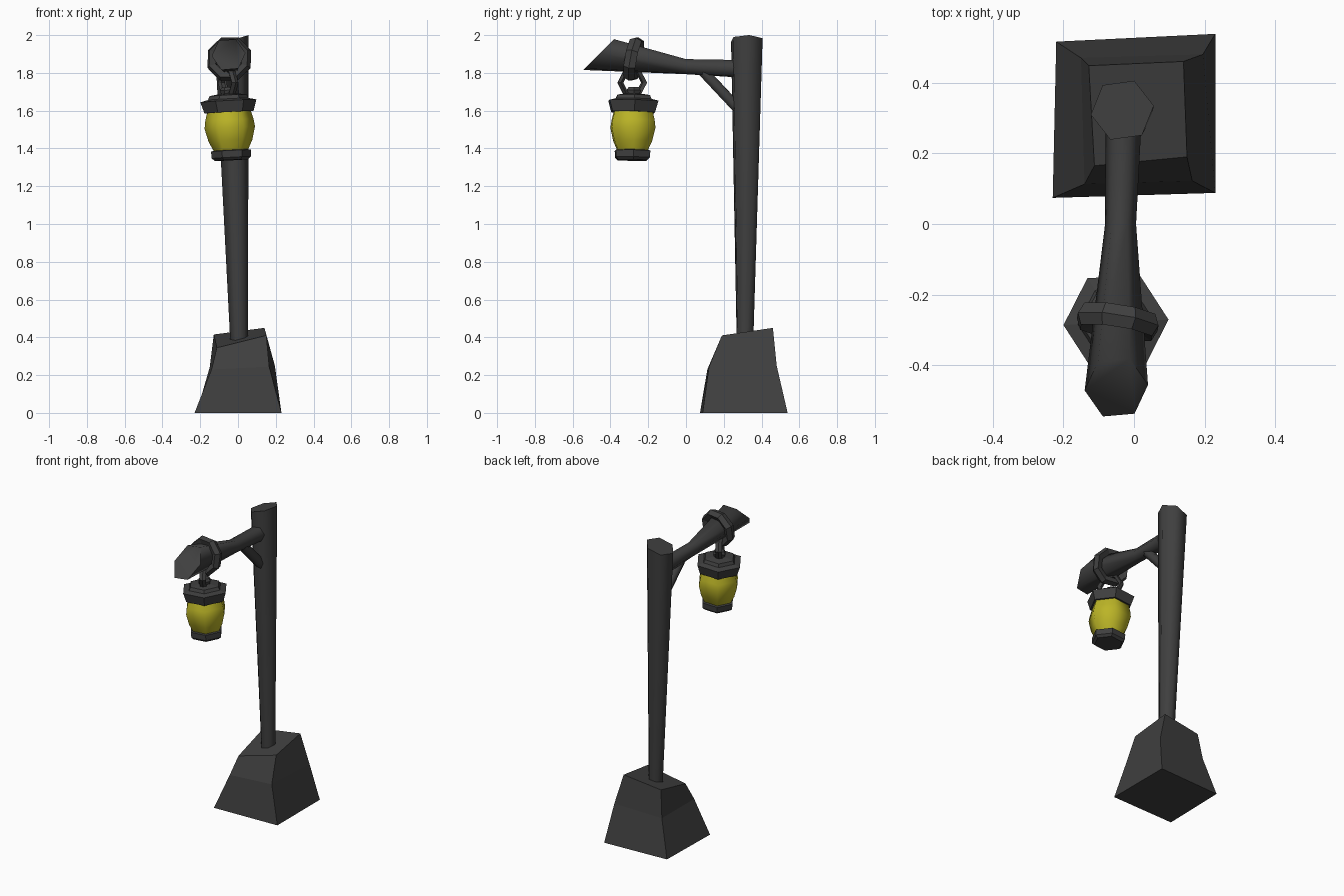
import bpy, math
from mathutils import Vector, Matrix

if "Cube" in bpy.data.objects:
    bpy.data.objects.remove(bpy.data.objects["Cube"])


def material(name, rgb):
    m = bpy.data.materials.new(name)
    m.diffuse_color = (*rgb, 1)
    m.use_nodes = True
    m.node_tree.nodes["Principled BSDF"].inputs["Base Color"].default_value = m.diffuse_color
    return m


IRON = material("dark_iron", (0.05, 0.05, 0.05))
GLASS = material("yellow_glass", (0.5, 0.46, 0.02))


def loft(name, rings, mat=IRON, smooth=None, closed=False):
    """Skin equal-sized rings of points; cap the ends, or join them if closed."""
    n, k = len(rings[0]), len(rings)
    verts = [tuple(p) for r in rings for p in r]
    faces = []
    for i in range(k if closed else k - 1):
        a, b = i * n, (i + 1) % k * n
        faces += [(a + j, a + (j + 1) % n, b + (j + 1) % n, b + j) for j in range(n)]
    if not closed:
        faces += [tuple(range(n))[::-1], tuple(range((k - 1) * n, k * n))]
    me = bpy.data.meshes.new(name)
    me.from_pydata(verts, [], faces)
    ob = bpy.data.objects.new(name, me)
    bpy.context.collection.objects.link(ob)
    me.materials.append(mat)
    bpy.ops.object.select_all(action='DESELECT')
    ob.select_set(True)
    bpy.context.view_layer.objects.active = ob
    bpy.ops.object.mode_set(mode='EDIT')
    bpy.ops.mesh.select_all(action='SELECT')
    bpy.ops.mesh.normals_make_consistent(inside=False)
    bpy.ops.object.mode_set(mode='OBJECT')
    if smooth:
        bpy.ops.object.shade_smooth_by_angle(angle=math.radians(smooth))
    return ob


def polygon(r, n=6, start=0):
    return [(r * math.cos(math.radians(start + 360 * i / n)),
             r * math.sin(math.radians(start + 360 * i / n))) for i in range(n)]


def ring_link(name, matrix, radius, thick, depth, n):
    """Faceted ring in the local xy plane, with a diamond-cut section."""
    section = [(-thick, -depth * .55), (thick * .4, -depth), (thick, 0),
               (thick * .4, depth), (-thick, depth * .55)]
    rings = []
    for i in range(n):
        a = 2 * math.pi * (i + .5) / n
        rings.append([matrix @ Vector(((radius + s) * math.cos(a), (radius + s) * math.sin(a), h))
                      for s, h in section])
    return loft(name, rings, closed=True)


# Lopsided stone base
loft("base", [
    [(-.23, .074, 0), (.23, .088, 0), (.23, .538, 0), (-.22, .516, 0)],
    [(-.14, .113, .23), (.165, .122, .245), (.195, .48, .25), (-.15, .47, .24)],
    [(-.112, .165, .345), (.15, .19, .41), (.14, .46, .45), (-.128, .448, .415)]])

# Leaning hexagonal post, wider at its slanted top
low = [(.007 + x, .312 + y, .33) for x, y in polygon(.046, start=8)]
high = [(-.033 + x, .322 + y, 2 - .3 * (.055 - x + .033)) for x, y in polygon(.09, start=8)]
loft("post", [low, high], smooth=65)

# Arm flaring toward a slanted cut end
tip = [(-.05 + x, 1.897 + z - 2.36, 1.897 + z) for x, z in polygon(.09, start=5)]
mid = [(-.038 + x, 0, 1.833 + z) for x, z in polygon(.044, start=5)]
root = [(-.03 + x, .28, 1.822 + z) for x, z in polygon(.051, start=5)]
loft("arm", [root, mid, tip], smooth=65)

# Diagonal brace
start, end = Vector((-.035, .06, 1.84)), Vector((-.02, .29, 1.595))
rot = (end - start).to_track_quat('Z', 'Y')
loft("brace", [[p + rot @ Vector((x, y, 0)) for x, y in polygon(.031)]
               for p in (start, end)], smooth=65)

# Octagonal collar hung over the arm
collar = (Matrix.Translation((-.046, -.277, 1.873)) @ Matrix.Rotation(math.radians(-9), 4, 'Z')
          @ Matrix.Rotation(math.radians(80), 4, 'X'))
ring_link("arm_collar", collar, .1, .025, .032, 8)

# Hexagonal link below the collar
link = (Matrix.Translation((-.052, -.285, 1.748)) @ Matrix.Rotation(math.radians(118), 4, 'Z')
        @ Matrix.Rotation(math.radians(90), 4, 'X') @ Matrix.Rotation(math.radians(30), 4, 'Z'))
ring_link("hanging_link", link, .073, .014, .02, 6)

# Lantern: hexagonal turned parts sharing one slightly tilted axis
pivot = Vector((-.043, -.281, 1.5))
tilt = Matrix.Rotation(math.radians(-3), 3, 'Y') @ Matrix.Rotation(math.radians(-1), 3, 'X')


def lantern_part(name, profile, mat=IRON, smooth=None):
    loft(name, [[pivot + tilt @ Vector((x, y, z - 1.5)) for x, y in polygon(r, start=3)]
                for r, z in profile], mat, smooth)


lantern_part("lantern_foot", [(.088, 1.338), (.104, 1.352), (.106, 1.388), (.08, 1.394)])
lantern_part("lantern_glass", [(.086, 1.38), (.116, 1.44), (.134, 1.51), (.128, 1.55), (.112, 1.61)],
             GLASS, 65)
lantern_part("lantern_cap", [(.105, 1.592), (.13, 1.592), (.149, 1.652), (.108, 1.662),
                             (.098, 1.682), (.045, 1.69)])
lantern_part("lantern_knob", [(.034, 1.68), (.042, 1.708), (.032, 1.724)])
